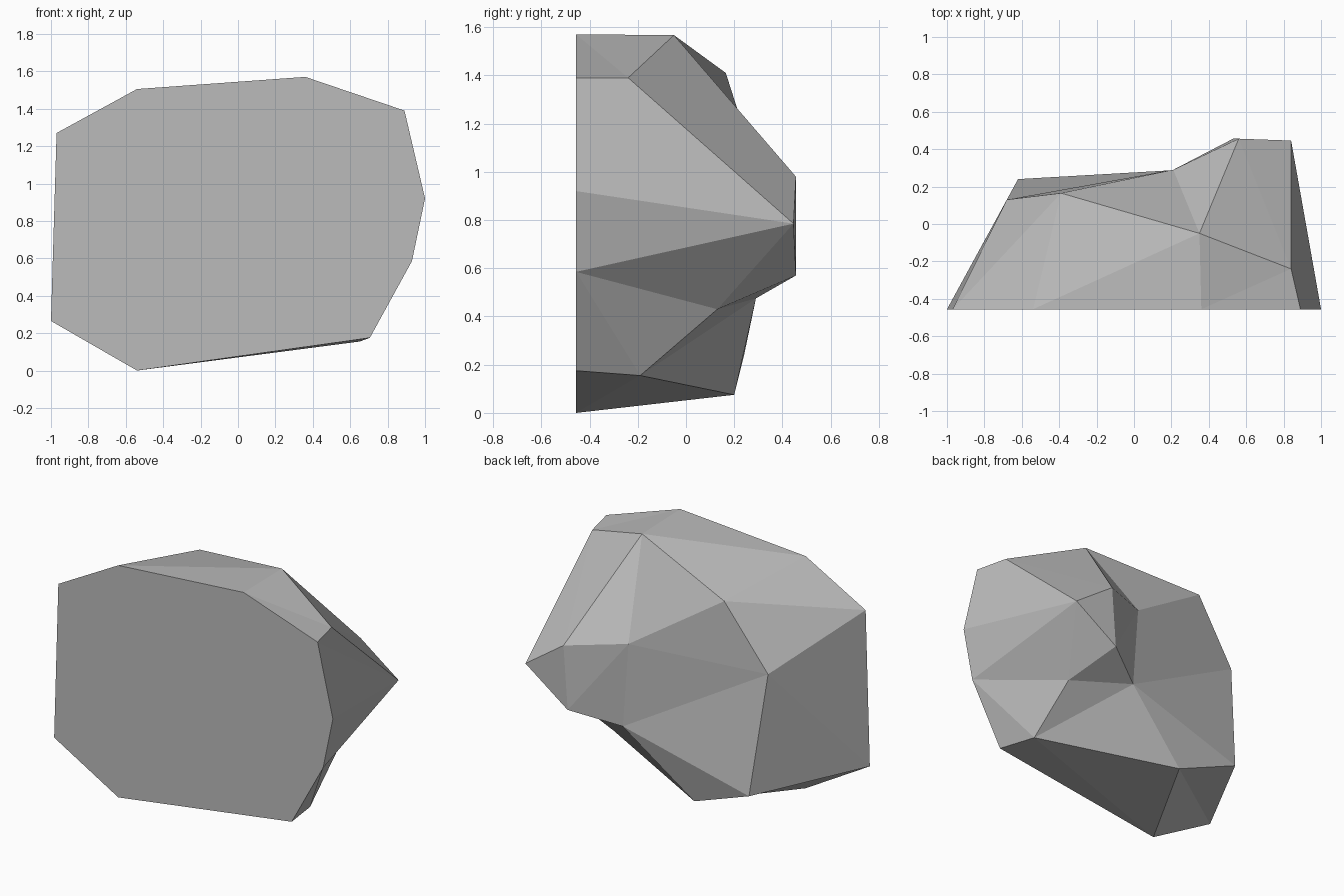
import bpy
import bmesh

cube = bpy.data.objects.get("Cube")
if cube:
    bpy.data.objects.remove(cube, do_unlink=True)

FRONT_Y = -0.456

# Flat front outline (x, z), counter-clockwise from the lowest corner
outline = dict(
    a=(-0.54, 0.0), b=(0.705, 0.175), c=(0.93, 0.585),
    d=(1.0, 0.92), e=(0.89, 1.39), f=(0.36, 1.57),
    g=(-0.54, 1.505), h=(-0.97, 1.27), i=(-1.0, 0.265),
)

# Chipped corners of the rough back (x, y, z)
corners = dict(
    A=(0.35, -0.05, 1.567), B=(0.84, -0.24, 1.39), C=(-0.39, 0.165, 1.41),
    E=(0.56, 0.456, 0.98), F=(0.84, 0.446, 0.785), G=(0.21, 0.29, 1.02),
    H=(0.53, 0.456, 0.57), I=(0.64, 0.13, 0.43), J=(0.25, 0.29, 0.475),
    K=(-0.2, 0.2, 0.075), L=(-0.68, 0.13, 1.0), M=(-0.62, 0.24, 0.235),
    N=(0.65, -0.19, 0.155),
)

# Each facet group is a fan of triangles: hub corner, then its rim in order
fans = ["F cIHEBedc", "A BEGCgfB", "B fe", "L ChiMJGC",
        "K MiaNJM", "N JIcba", "C gh", "H EGJI"]


def make_material(name, colour):
    mat = bpy.data.materials.new(name)
    mat.use_nodes = True
    mat.diffuse_color = colour
    shader = next(n for n in mat.node_tree.nodes if n.type == "BSDF_PRINCIPLED")
    shader.inputs["Base Color"].default_value = colour
    shader.inputs["Roughness"].default_value = 0.9
    return mat


def build_rock(name, material):
    bm = bmesh.new()
    verts = {k: bm.verts.new((x, FRONT_Y, z)) for k, (x, z) in outline.items()}
    verts.update({k: bm.verts.new(p) for k, p in corners.items()})

    # Flat front slab face
    bm.faces.new([verts[k] for k in outline])

    # Faceted back and sides
    for fan in fans:
        hub, rim = fan.split()
        for p, q in zip(rim, rim[1:]):
            bm.faces.new((verts[hub], verts[p], verts[q]))

    bmesh.ops.recalc_face_normals(bm, faces=bm.faces)
    mesh = bpy.data.meshes.new(name)
    bm.to_mesh(mesh)
    bm.free()
    mesh.materials.append(material)
    rock = bpy.data.objects.new(name, mesh)
    bpy.context.collection.objects.link(rock)
    return rock


build_rock("rock", make_material("stone_grey", (0.5, 0.5, 0.5, 1.0)))
